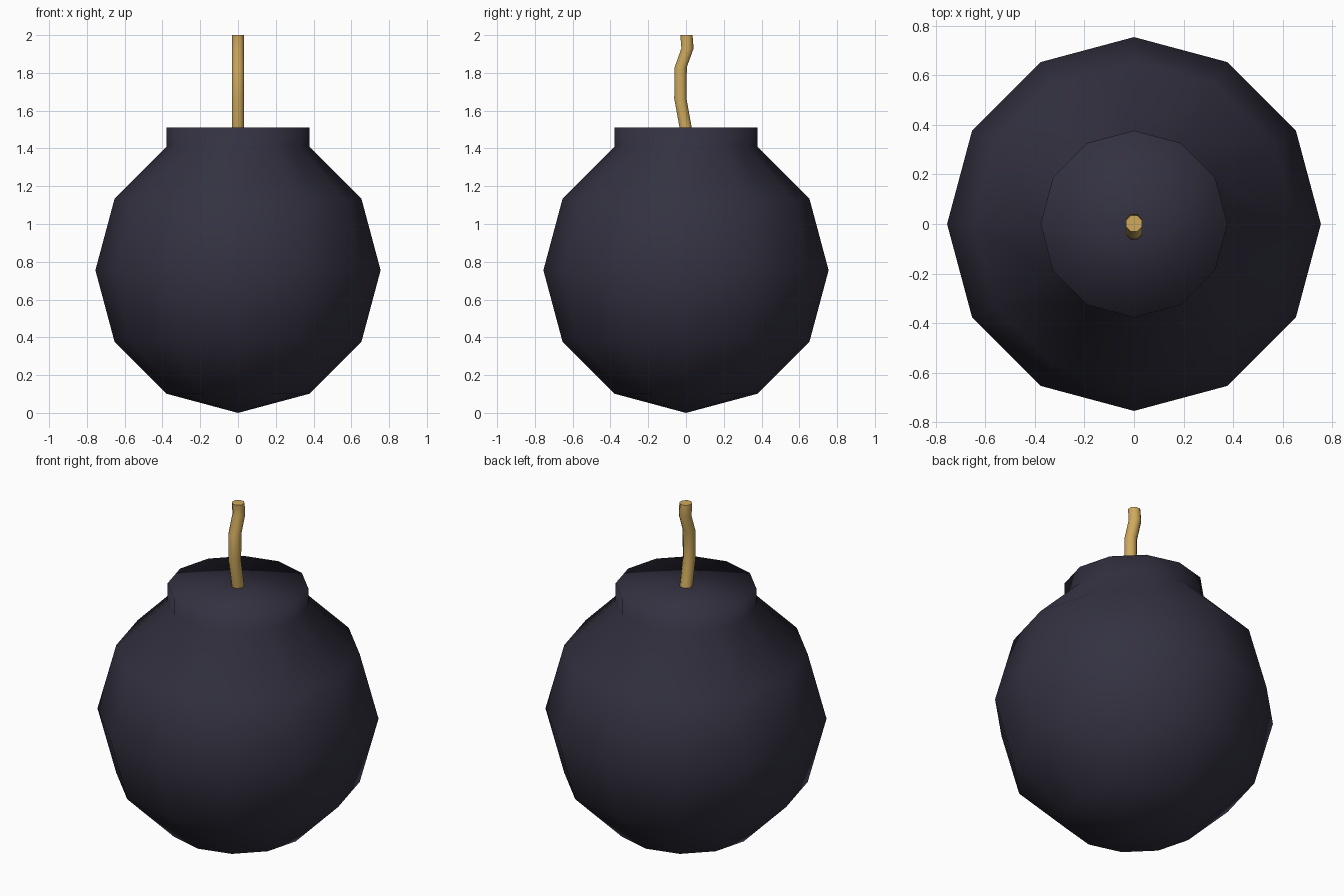
import bpy, bmesh
from math import sin, cos, pi

if "Cube" in bpy.data.objects:
    bpy.data.objects.remove(bpy.data.objects["Cube"])


def material(name, colour):
    m = bpy.data.materials.new(name)
    m.diffuse_color = (*colour, 1)
    m.use_nodes = True
    m.node_tree.nodes["Principled BSDF"].inputs["Base Color"].default_value = m.diffuse_color
    return m


def build(name, rings, sides, mat, start=0.0, tips=(None, None)):
    """Skin horizontal rings (y offset, z, radius); tips are end points (y, z)."""
    bm = bmesh.new()
    loops = [[bm.verts.new((r * cos(start + 2 * pi * i / sides),
                            y + r * sin(start + 2 * pi * i / sides), z))
              for i in range(sides)] for y, z, r in rings]
    for a, b in zip(loops, loops[1:]):
        for i in range(sides):
            j = (i + 1) % sides
            bm.faces.new((a[i], a[j], b[j], b[i]))
    for loop, tip in zip((loops[0], loops[-1]), tips):
        if tip is None:
            bm.faces.new(loop)
        else:
            v = bm.verts.new((0, *tip))
            for i in range(sides):
                bm.faces.new((loop[i], loop[(i + 1) % sides], v))
    bmesh.ops.recalc_face_normals(bm, faces=bm.faces)
    for f in bm.faces:
        f.smooth = len(f.verts) < 5
    me = bpy.data.meshes.new(name)
    bm.to_mesh(me)
    bm.free()
    me.materials.append(mat)
    ob = bpy.data.objects.new(name, me)
    bpy.context.collection.objects.link(ob)
    return ob


iron = material("dark iron", (0.033, 0.031, 0.052))
rope = material("rope tan", (0.62, 0.40, 0.11))

# Round body: 12-sided sphere whose top ring rises into a flat-topped neck
R = 0.755
rings = [(0, R - R * cos(k * pi / 6), R * sin(k * pi / 6)) for k in range(1, 6)]
rings.append((0, 2 * R, R / 2))
build("bomb_body", rings, 12, iron, tips=((0, 0), (0, 2 * R)))

# Wavy fuse
path = [(0.0, 1.5), (-0.03, 1.665), (-0.028, 1.83), (0.008, 1.93), (0.002, 2.0)]
build("fuse", [(y, z, 0.035) for y, z in path], 8, rope, start=pi / 8)
